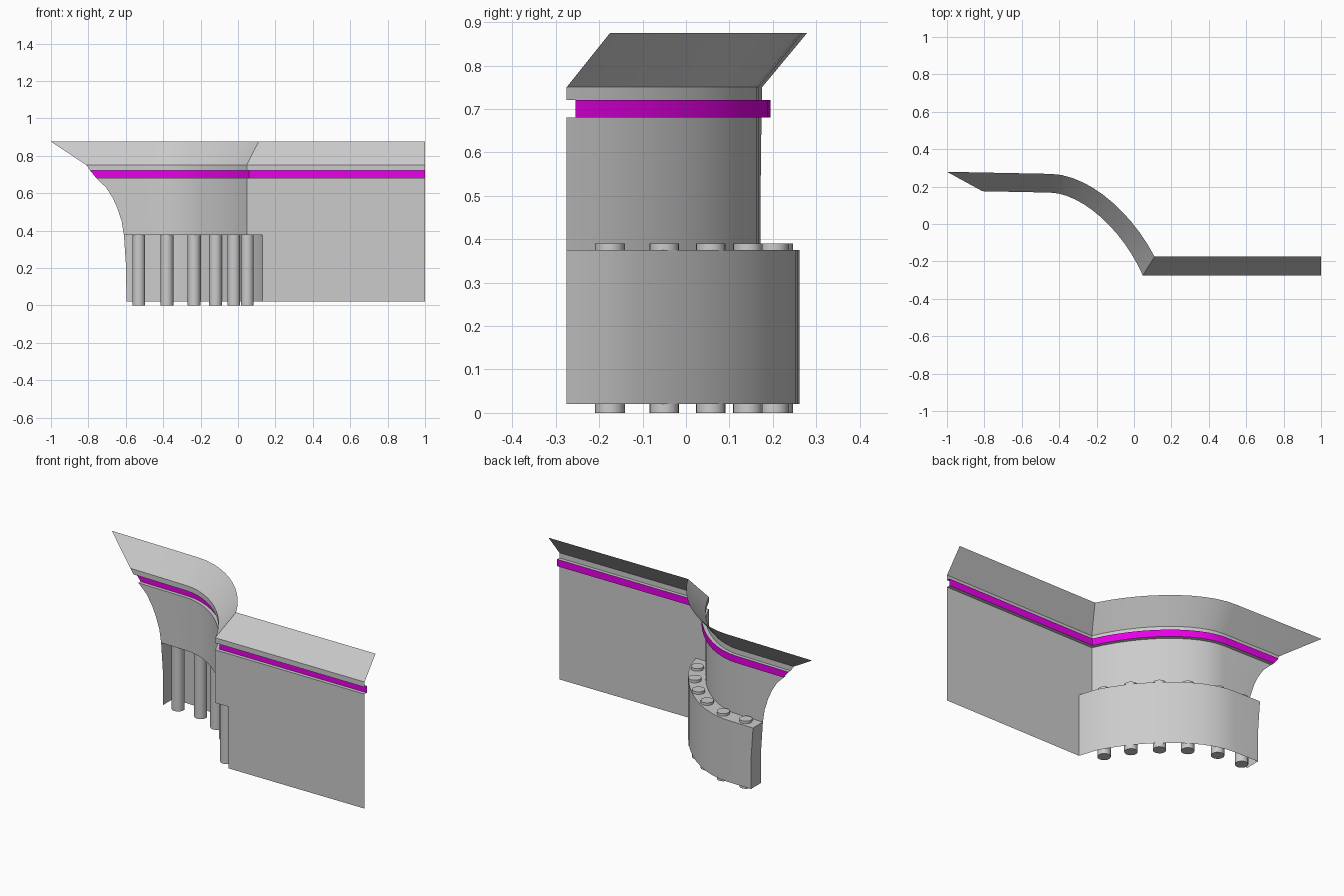
import bpy, bmesh, math
from mathutils import Vector
from mathutils.geometry import interpolate_bezier

if "Cube" in bpy.data.objects:
    bpy.data.objects.remove(bpy.data.objects["Cube"])

# Plan line of the wall: bowed bay on the left, straight run on the right
CORNER = (0.047, -0.275)
bay = [p.to_2d() for p in interpolate_bezier(
    Vector((-0.45, 0.168, 0)), Vector((-0.28, 0.165, 0)),
    Vector((-0.06, -0.03, 0)), Vector((*CORNER, 0)), 13)]


def normal(a, b):
    d = (b - a).normalized()
    return Vector((-d.y, d.x))


def plan(offset, start_x, end_x=1.0):
    """Plan line moved back by offset, with mitred corners."""
    pts = [Vector((-0.81, 0.175))] + bay + [Vector((1.0, CORNER[1]))]
    out = []
    for i in range(1, len(pts) - 1):
        n1, n2 = normal(pts[i - 1], pts[i]), normal(pts[i], pts[i + 1])
        m = n1 + n2
        out.append(pts[i] + m * (offset / m.dot(n1)))
    start = Vector((start_x, out[0].y + (out[0].x - start_x) * 0.02))
    return [start] + out + [Vector((end_x, CORNER[1] + offset))]


def sheet(name, rows):
    """Skin between successive rows of 3D points."""
    bm = bmesh.new()
    vs = [[bm.verts.new(p) for p in row] for row in rows]
    for a, b in zip(vs, vs[1:]):
        for i in range(len(a) - 1):
            bm.faces.new((a[i], b[i], b[i + 1], a[i + 1]))
    return finish(name, bm)


def finish(name, bm):
    me = bpy.data.meshes.new(name)
    bm.to_mesh(me)
    bm.free()
    ob = bpy.data.objects.new(name, me)
    bpy.context.collection.objects.link(ob)
    bpy.context.view_layer.objects.active = ob
    ob.select_set(True)
    bpy.ops.object.shade_smooth_by_angle(angle=math.radians(30))
    ob.select_set(False)
    return ob


def lift(pts, z):
    return [(p.x, p.y, z) for p in pts]


def rows(levels):
    return [lift(plan(d, x), z) for z, d, x in levels]


# Sloped coping, fascia and curved-edge wall
sheet("sloped_coping", rows([(0.875, 0.1, -1.0), (0.75, 0, -0.81)]))
sheet("fascia", rows([(0.75, 0, -0.81), (0.72, 0, -0.79), (0.72, 0.02, -0.79)]))
band = sheet("recessed_band", rows([(0.72, 0.02, -0.79), (0.68, 0.02, -0.757)]))
mat = bpy.data.materials.new("magenta")
mat.diffuse_color = (0.8, 0.0, 0.8, 1)
mat.use_nodes = True
mat.node_tree.nodes["Principled BSDF"].inputs["Base Color"].default_value = mat.diffuse_color
band.data.materials.append(mat)
sheet("upper_wall", rows([(0.68, 0.02, -0.757), (0.68, 0, -0.757), (0.63, 0, -0.705),
                          (0.575, 0, -0.67), (0.52, 0, -0.645), (0.45, 0, -0.622),
                          (0.375, 0, -0.61)]))

# Lower straight wall, right of the recess
EDGE = 0.131
sheet("lower_wall", [[(EDGE, -0.275, z), (1, -0.275, z)] for z in (0.375, 0.02)])

# Recess behind the pillars: soffit, back wall and end wall
front = plan(0, -0.61)[:-1]


def recess_line(x):
    return plan(0.09, x)[:-2] + [Vector((EDGE, -0.275))]


sheet("recess_soffit", [lift(front, 0.375), lift(recess_line(-0.61), 0.375)])
levels = [(0.375, -0.61), (0.2, -0.598), (0.02, -0.597)]
sheet("recess_back_wall", [lift(recess_line(x), z) for z, x in levels])
sheet("recess_end_wall", [[(x, 0.171, z), (x, 0.261, z)] for z, x in levels])

# Pillars standing along the bay
for i, (x, y) in enumerate([(-0.53, 0.212), (-0.38, 0.203), (-0.235, 0.142),
                            (-0.12, 0.057), (-0.022, -0.05), (0.05, -0.175)]):
    bm = bmesh.new()
    bmesh.ops.create_cone(bm, cap_ends=True, segments=20, radius1=0.034,
                          radius2=0.034, depth=0.39)
    bmesh.ops.translate(bm, verts=bm.verts, vec=(x, y, 0.195))
    finish(f"pillar_{i + 1}", bm)
